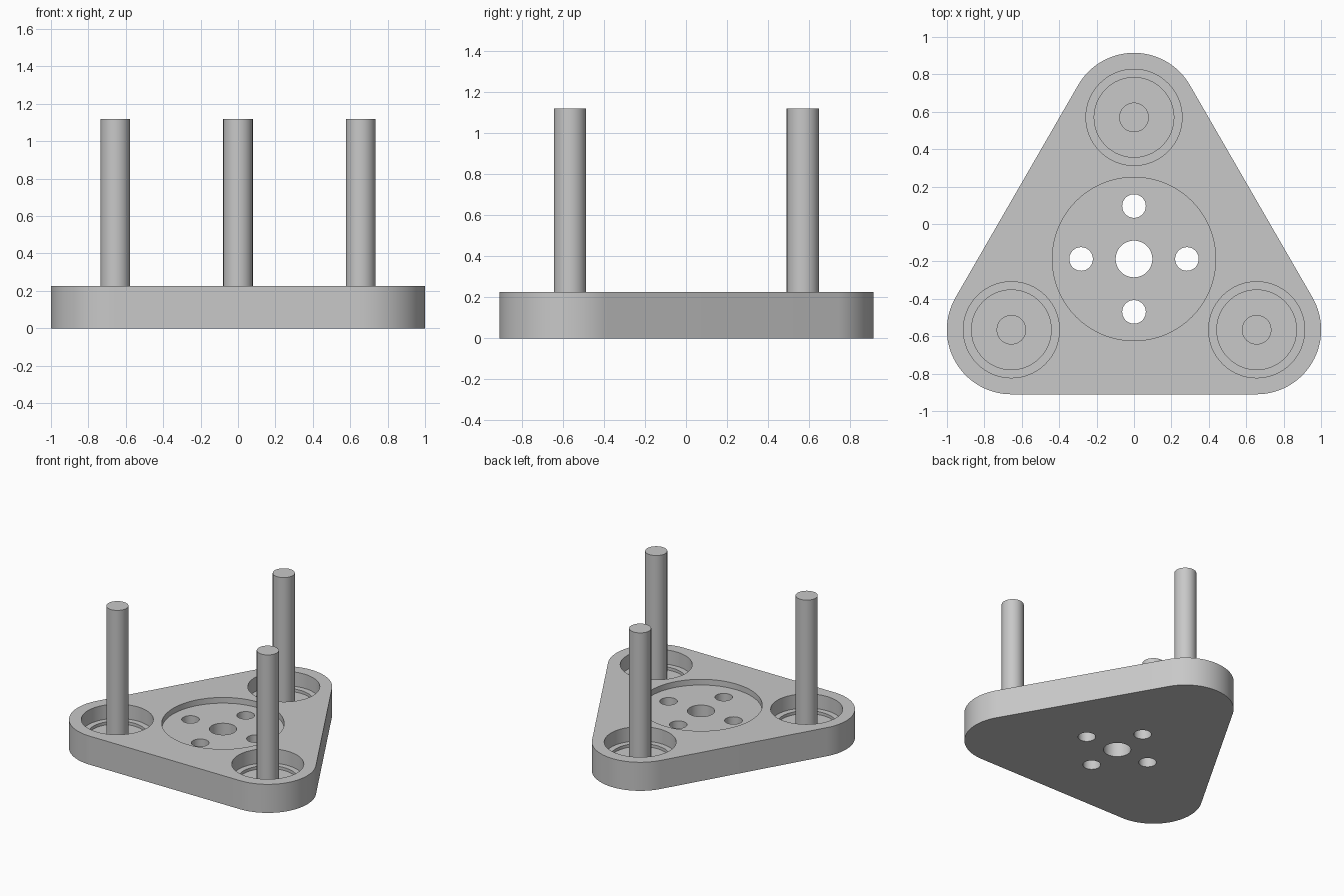
import bpy
import bmesh
from math import pi, cos, sin, radians
from mathutils import Vector

cube = bpy.data.objects.get("Cube")
if cube:
    bpy.data.objects.remove(cube, do_unlink=True)

# Main dimensions
THICK = 0.225
TOP = 1.12
CENTRE = Vector((0, -0.187))
REACH = 0.757
CORNER_R = 0.345
RECESS_Z = THICK - 0.045
LEDGE_Z = THICK - 0.112
FLOOR_Z = THICK - 0.135

grey = bpy.data.materials.new("light grey")
grey.use_nodes = True
colour = (0.58, 0.58, 0.58, 1)
grey.diffuse_color = colour
grey.node_tree.nodes["Principled BSDF"].inputs["Base Color"].default_value = colour


def polar(centre, radius, angle):
    return centre + radius * Vector((cos(angle), sin(angle)))


def prism(name, outline, z0, z1):
    """Extrude a flat outline from z0 up to z1."""
    bm = bmesh.new()
    base = bm.faces.new([bm.verts.new((p.x, p.y, z0)) for p in outline])
    top = bmesh.ops.extrude_face_region(bm, geom=[base])["geom"]
    verts = [v for v in top if isinstance(v, bmesh.types.BMVert)]
    bmesh.ops.translate(bm, verts=verts, vec=(0, 0, z1 - z0))
    bmesh.ops.recalc_face_normals(bm, faces=bm.faces)
    mesh = bpy.data.meshes.new(name)
    bm.to_mesh(mesh)
    bm.free()
    mesh.materials.append(grey)
    obj = bpy.data.objects.new(name, mesh)
    bpy.context.collection.objects.link(obj)
    return obj


def cylinder(name, centre, radius, z0, z1, sides=64):
    ring = [polar(centre, radius, 2 * pi * i / sides) for i in range(sides)]
    return prism(name, ring, z0, z1)


def select_only(obj):
    bpy.ops.object.select_all(action="DESELECT")
    obj.select_set(True)
    bpy.context.view_layer.objects.active = obj


def cut(target, centre, radius, z0):
    """Bore a round hole from above the plate down to z0."""
    cutter = cylinder("cutter", centre, radius, z0, THICK + 0.1)
    cutter.hide_render = True
    mod = target.modifiers.new("bore", "BOOLEAN")
    mod.operation = "DIFFERENCE"
    mod.solver = "EXACT"
    mod.object = cutter
    select_only(target)
    bpy.ops.object.modifier_apply(modifier=mod.name)
    bpy.data.objects.remove(cutter, do_unlink=True)


def smooth(obj):
    select_only(obj)
    bpy.ops.object.shade_smooth_by_angle(angle=radians(30))


# Triangular base plate with rounded corners
angles = [radians(90 + 120 * k) for k in range(3)]
corners = [polar(CENTRE, REACH, a) for a in angles]
STEPS = 32
outline = [polar(c, CORNER_R, a + radians(120) * (i / STEPS - 0.5))
           for c, a in zip(corners, angles) for i in range(STEPS + 1)]
plate = prism("base_plate", outline, 0, THICK)

# Shallow round recess and through holes
cut(plate, CENTRE, 0.437, RECESS_Z)
cut(plate, CENTRE, 0.098, -0.1)
for k in range(4):
    cut(plate, polar(CENTRE, 0.283, k * pi / 2), 0.063, -0.1)

# Stepped corner pockets
for c in corners:
    cut(plate, c, 0.257, LEDGE_Z)
    cut(plate, c, 0.213, FLOOR_Z)
smooth(plate)

# Upright posts standing in the pockets
for name, c in zip(("back_post", "right_post", "left_post"), corners):
    smooth(cylinder(name, c, 0.079, FLOOR_Z, TOP, 48))
